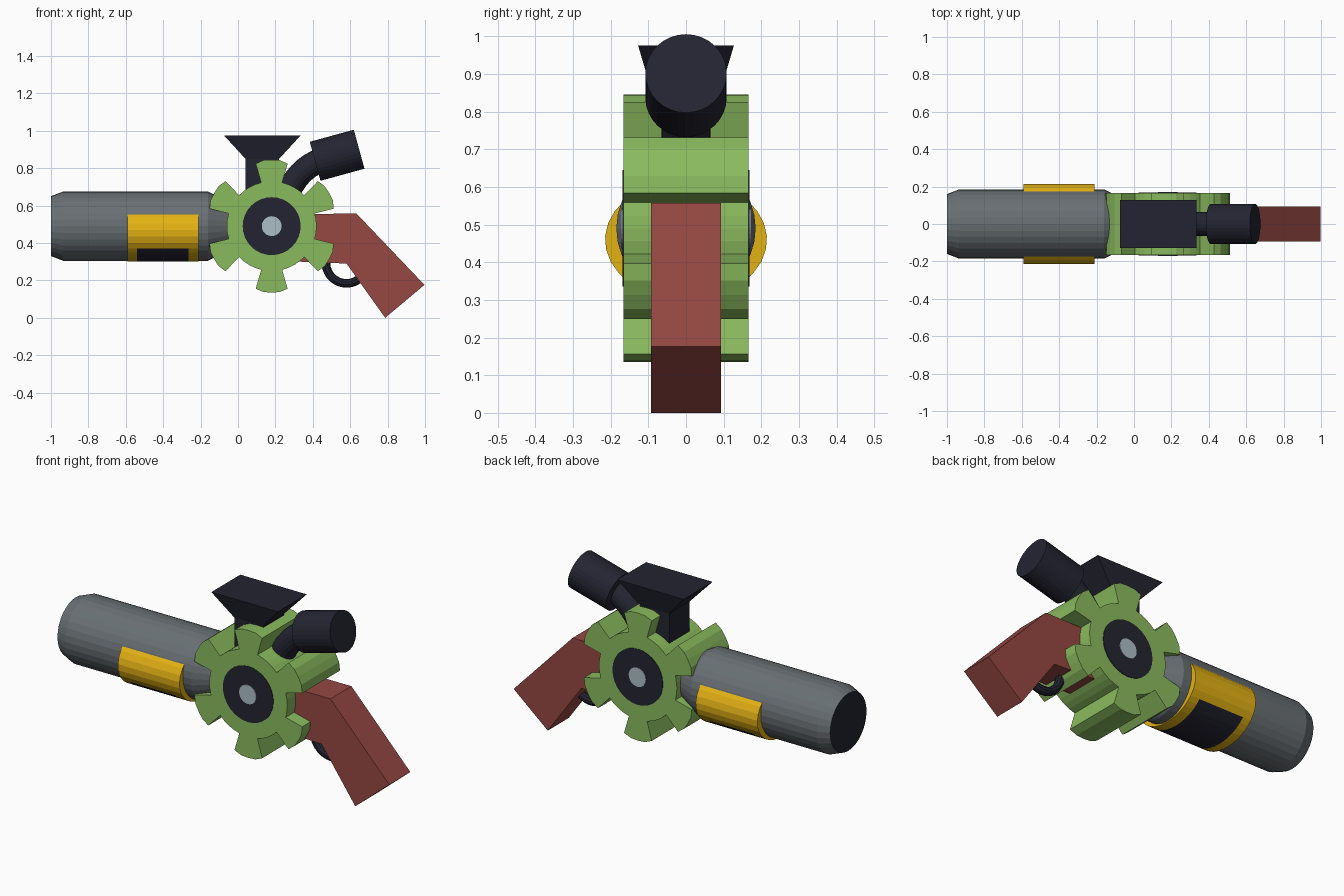
import bpy, bmesh, math
from mathutils import Vector

if "Cube" in bpy.data.objects:
    bpy.data.objects.remove(bpy.data.objects["Cube"])


def material(name, rgb):
    m = bpy.data.materials.new(name)
    lin = [((c / 255 + 0.055) / 1.055) ** 2.4 if c > 10 else c / 255 / 12.92 for c in rgb]
    m.diffuse_color = (*lin, 1)
    m.use_nodes = True
    m.node_tree.nodes["Principled BSDF"].inputs["Base Color"].default_value = m.diffuse_color
    return m


GREY = material("barrel grey", (104, 111, 115))
GOLD = material("gold", (228, 178, 20))
GREEN = material("gear green", (138, 187, 94))
RED = material("grip red", (150, 72, 66))
DARK = material("near black", (36, 36, 50))
PALE = material("pale steel", (172, 190, 199))


def finish(name, bm, *mats):
    bmesh.ops.recalc_face_normals(bm, faces=bm.faces[:])
    me = bpy.data.meshes.new(name)
    bm.to_mesh(me)
    bm.free()
    for m in mats:
        me.materials.append(m)
    ob = bpy.data.objects.new(name, me)
    bpy.context.collection.objects.link(ob)
    return ob


def loft(name, rings, *mats, rule=None):
    """Skin a list of closed rings, cap both ends, colour faces by a rule."""
    bm = bmesh.new()
    loops = [[bm.verts.new(p) for p in r] for r in rings]
    n = len(loops[0])
    for a, b in zip(loops, loops[1:]):
        for i in range(n):
            j = (i + 1) % n
            bm.faces.new((a[i], a[j], b[j], b[i]))
    bm.faces.new(loops[0])
    bm.faces.new(loops[-1])
    bm.normal_update()
    if rule:
        for f in bm.faces:
            f.material_index = int(rule(f.calc_center_median()))
    return finish(name, bm, *mats)


def prism(name, pts, half, mat):
    return loft(name, [[(x, y, z) for x, z in pts] for y in (-half, half)], mat)


def lathe(name, profile, origin, axis, n, *mats, rule=None):
    q = Vector(axis).to_track_quat('Z', 'Y')
    rings = [[Vector(origin) + q @ Vector((r * math.cos(2 * math.pi * i / n),
                                           r * math.sin(2 * math.pi * i / n), d))
              for i in range(n)] for d, r in profile]
    return loft(name, rings, *mats, rule=rule)


HUB = (0.18, 0, 0.49)

# Barrel with chamfered ends and a dark muzzle face
lathe("barrel", [(-1, 0.16), (-0.935, 0.185), (-0.16, 0.185), (-0.05, 0.13), (0.05, 0.13)],
      (0, 0, 0.49), (1, 0, 0), 32, GREY, DARK, rule=lambda c: c.x < -0.99)

# Gold pump wrapped under the barrel, with a dark panel beneath
angles = ([41 - 75.2 * i / 6 for i in range(6)] + [-34.2 - 111.6 * i / 12 for i in range(12)]
          + [-145.8 - 75.2 * i / 6 for i in range(7)])
section = [(0.215 * math.cos(math.radians(a)), 0.46 + 0.16 * math.sin(math.radians(a)))
           for a in angles]
loft("pump_handle", [[(x, y, z) for y, z in section] for x in (-0.59, -0.54, -0.265, -0.21)],
     GOLD, DARK, rule=lambda c: -0.5 < c.x < -0.3 and c.z < 0.37)

# Six-toothed gear drum: flared teeth and round valleys
gear = []
for k in range(6):
    base = 90 + 60 * k
    for r, da in ((0.24, -13.5), (0.345, -14.3), (0.355, -7), (0.355, 0), (0.355, 7),
                  (0.345, 14.3), (0.24, 13.5), (0.24, 22), (0.24, 30), (0.24, 38)):
        t = math.radians(base + da)
        gear.append((HUB[0] + r * math.cos(t), HUB[2] + r * math.sin(t)))
prism("gear_drum", gear, 0.166, GREEN)

# Hub discs on both sides
lathe("hub_disc", [(-0.169, 0.155), (0.169, 0.155)], HUB, (0, 1, 0), 32, DARK)
lathe("hub_pin", [(-0.172, 0.053), (0.172, 0.053)], HUB, (0, 1, 0), 24, PALE)

# Hopper on a square neck
loft("hopper", [[(0.13 + sx * hx, sy * hy, z) for sx, sy in ((-1, -1), (1, -1), (1, 1), (-1, 1))]
                for hx, hy, z in ((0.09, 0.09, 0.6), (0.09, 0.09, 0.85), (0.205, 0.127, 0.975))],
     DARK)

# Bent pipe leading to the sight
P = [Vector(p) for p in ((0.23, 0, 0.56), (0.27, 0, 0.71), (0.33, 0, 0.80), (0.45, 0, 0.846))]
rings = []
for s in range(11):
    t = s / 10
    u = 1 - t
    c = P[0] * u**3 + P[1] * 3 * u * u * t + P[2] * 3 * u * t * t + P[3] * t**3
    d = ((P[1] - P[0]) * u * u + (P[2] - P[1]) * 2 * u * t + (P[3] - P[2]) * t * t).normalized()
    nrm = Vector((-d.z, 0, d.x))
    rings.append([c + 0.065 * (nrm * math.cos(a) + Vector((0, 1, 0)) * math.sin(a))
                  for a in (2 * math.pi * i / 20 for i in range(20))])
loft("sight_pipe", rings, DARK)

# Tilted sight cylinder
tilt = math.radians(15.3)
lathe("sight", [(-0.122, 0.108), (0.122, 0.108)], (0.53, 0, 0.869),
      (math.cos(tilt), 0, math.sin(tilt)), 32, DARK)

# Pistol grip
prism("grip", [(0.28, 0.555), (0.634, 0.557), (0.997, 0.176), (0.787, 0.0),
               (0.58, 0.29), (0.28, 0.302)], 0.0925, RED)

# Trigger guard ring, its upper half buried in the grip
bpy.ops.mesh.primitive_torus_add(major_radius=0.11, minor_radius=0.023, major_segments=28,
                                 minor_segments=10, location=(0.58, 0, 0.294),
                                 rotation=(math.pi / 2, 0, 0))
guard = bpy.context.object
guard.name = "trigger_guard"
guard.data.materials.append(DARK)
